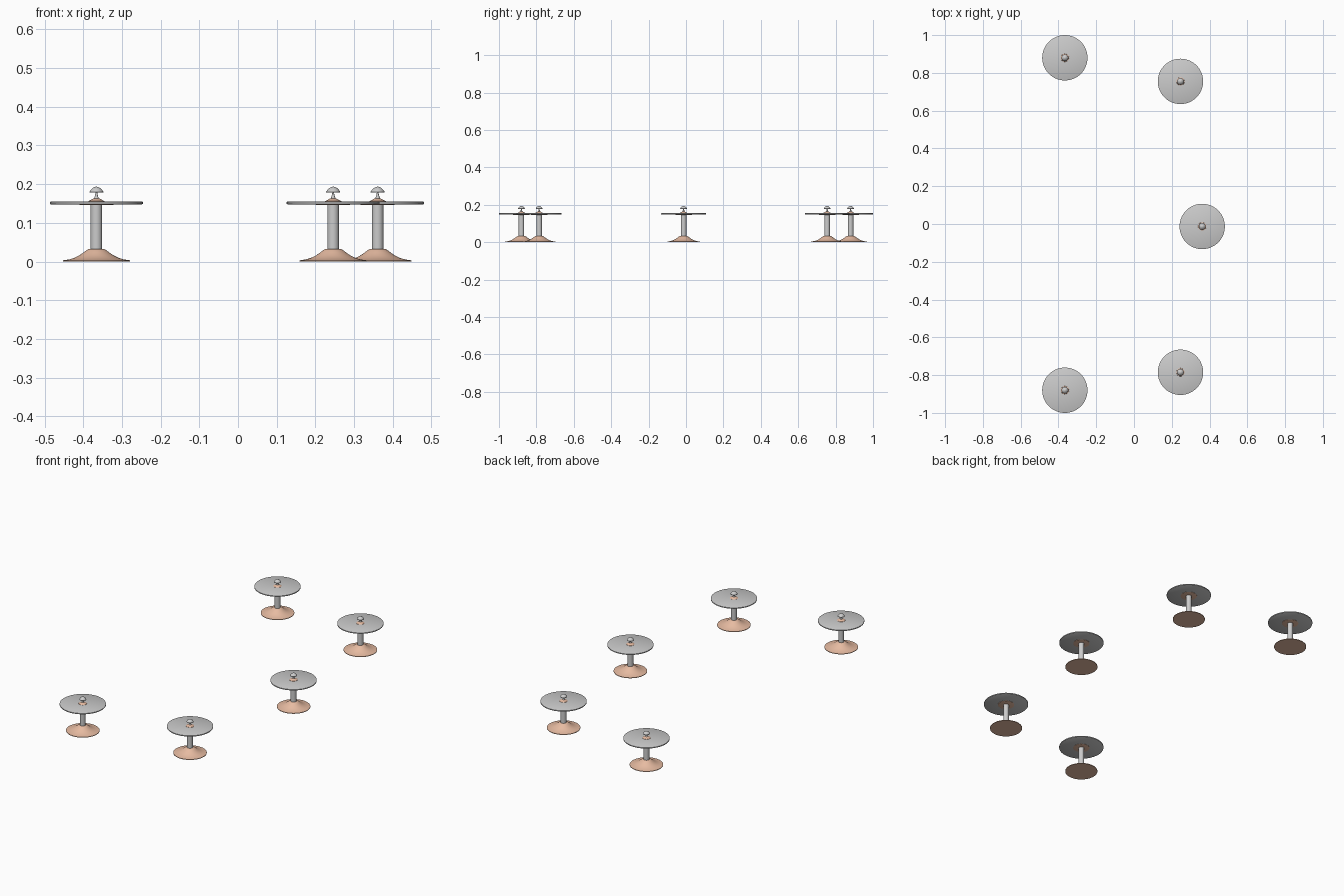
import bpy, bmesh, math

if "Cube" in bpy.data.objects:
    bpy.data.objects.remove(bpy.data.objects["Cube"])

copper = bpy.data.materials.new("copper")
copper.diffuse_color = (0.80, 0.50, 0.36, 1)
copper.use_nodes = True
copper.node_tree.nodes["Principled BSDF"].inputs["Base Color"].default_value = copper.diffuse_color

SPOTS = [(-0.366, 0.88), (0.246, 0.755), (0.361, -0.013),
         (0.246, -0.785), (-0.366, -0.88)]


def lathe(name, profile, sides=48, mat=None):
    """Revolve an (r, z) profile, from bottom to top, into a closed mesh."""
    bm = bmesh.new()
    pts = [(0, profile[0][1])] + profile + [(0, profile[-1][1])]
    verts = [bm.verts.new((r, 0, z)) for r, z in pts]
    edges = [bm.edges.new(p) for p in zip(verts, verts[1:])]
    bmesh.ops.spin(bm, geom=verts + edges, axis=(0, 0, 1), cent=(0, 0, 0),
                   angle=math.tau, steps=sides, use_merge=True)
    bmesh.ops.remove_doubles(bm, verts=bm.verts, dist=1e-5)
    bmesh.ops.dissolve_degenerate(bm, edges=bm.edges, dist=1e-6)
    bmesh.ops.recalc_face_normals(bm, faces=bm.faces)
    mesh = bpy.data.meshes.new(name)
    bm.to_mesh(mesh)
    bm.free()
    if mat:
        mesh.materials.append(mat)
    mesh.shade_smooth()
    mesh.set_sharp_from_angle(angle=math.radians(35))
    return mesh


# flared copper foot
foot = lathe("foot", [(0.087, 0), (0.087, 0.003), (0.070, 0.0055), (0.056, 0.010),
                      (0.044, 0.016), (0.034, 0.023), (0.026, 0.029),
                      (0.021, 0.032), (0.017, 0.033)], mat=copper)
# straight post
post = lathe("post", [(0.015, 0.030), (0.015, 0.148)], 32)
# thin copper flange under the plate
flange = lathe("plate_flange", [(0.040, 0.1455), (0.044, 0.1465), (0.044, 0.149)], mat=copper)
# round plate
plate = lathe("plate", [(0.118, 0.148), (0.120, 0.149), (0.120, 0.154), (0.118, 0.155)], 64)
# copper collar on top of the plate
collar = lathe("knob_collar", [(0.022, 0.154), (0.021, 0.156), (0.015, 0.159),
                               (0.008, 0.163)], 32, copper)
# tapered stem and mushroom knob
stem = lathe("knob_stem", [(0.007, 0.161), (0.005, 0.166), (0.003, 0.173), (0.002, 0.180)], 24)
knob = lathe("knob", [(0.018, 0.178), (0.0182, 0.180), (0.015, 0.185), (0.010, 0.190),
                      (0.005, 0.1925), (0.001, 0.1935)], 32)

# five stands set in an arc
for i, (x, y) in enumerate(SPOTS, 1):
    for mesh in (foot, post, flange, plate, collar, stem, knob):
        ob = bpy.data.objects.new(f"{mesh.name}_{i}", mesh)
        ob.location = (x, y, 0)
        bpy.context.collection.objects.link(ob)
